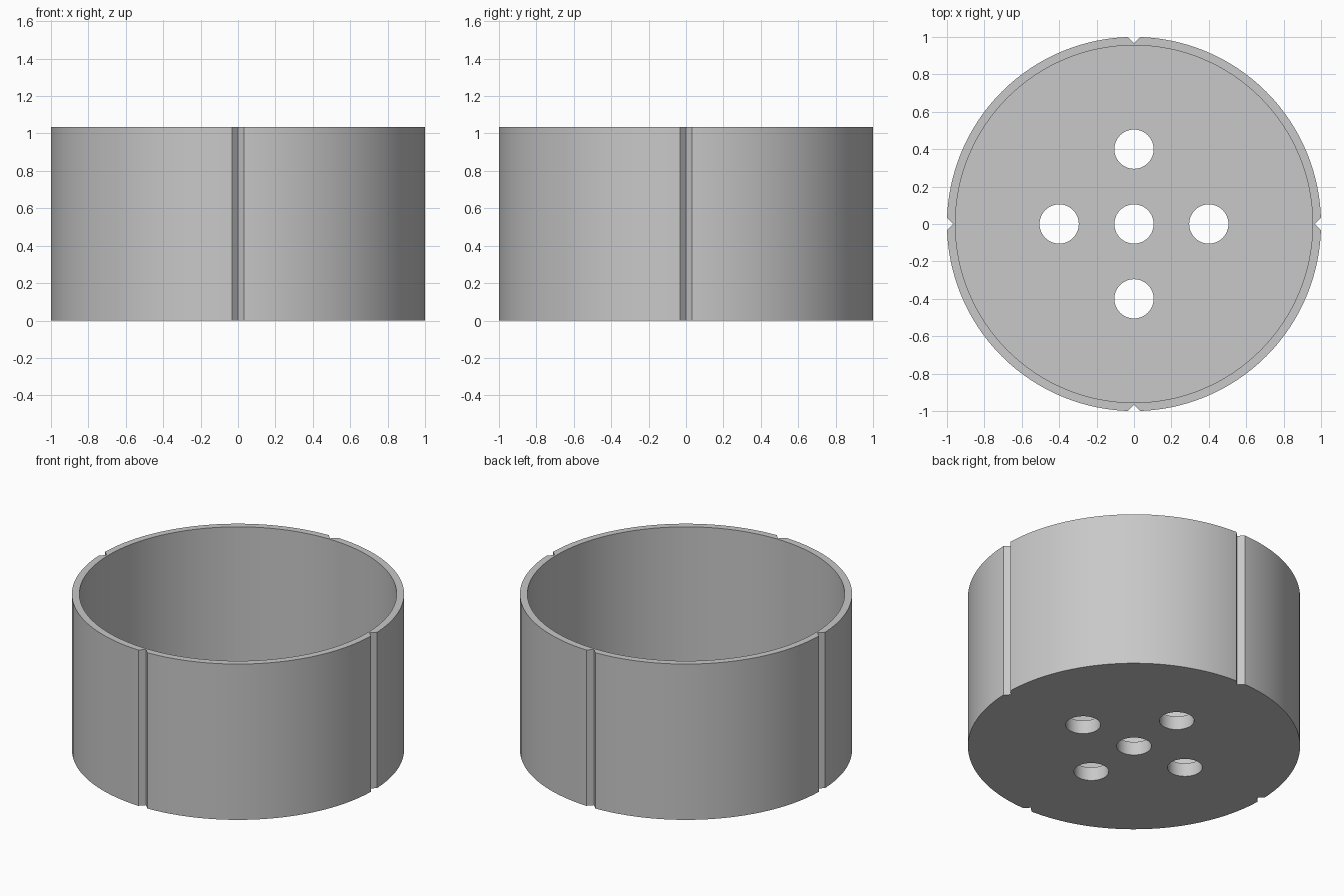
import bpy
from math import pi, sqrt

cube = bpy.data.objects.get("Cube")
if cube:
    bpy.data.objects.remove(cube, do_unlink=True)

HEIGHT = 1.035
FLOOR = 0.09
INNER_RADIUS = 0.955
HOLE_RADIUS = 0.105
HOLE_OFFSET = 0.4
NOTCH = 0.034
DIRECTIONS = [(1, 0), (0, 1), (-1, 0), (0, -1)]

grey = bpy.data.materials.new("plain grey")
grey.use_nodes = True
colour = (0.58, 0.58, 0.58, 1)
grey.diffuse_color = colour
grey.node_tree.nodes["Principled BSDF"].inputs["Base Color"].default_value = colour


def cylinder(name, radius, bottom, top, x=0, y=0, sides=128):
    bpy.ops.mesh.primitive_cylinder_add(
        vertices=sides, radius=radius, depth=top - bottom,
        location=(x, y, (bottom + top) / 2))
    obj = bpy.context.object
    obj.name = name
    obj.data.materials.append(grey)
    return obj


def cut(target, cutter):
    cutter.hide_render = True
    mod = target.modifiers.new(cutter.name, "BOOLEAN")
    mod.operation = "DIFFERENCE"
    mod.solver = "EXACT"
    mod.object = cutter
    bpy.context.view_layer.objects.active = target
    bpy.ops.object.modifier_apply(modifier=mod.name)
    bpy.data.objects.remove(cutter, do_unlink=True)


# Round cup with a hollow inside
cup = cylinder("cup", 1, 0, HEIGHT)
cut(cup, cylinder("hollow", INNER_RADIUS, FLOOR, HEIGHT + 1))

# Drain holes: one central and four around it
for dx, dy in [(0, 0)] + DIRECTIONS:
    cut(cup, cylinder("drain_hole", HOLE_RADIUS, -1, FLOOR + 0.1,
                      dx * HOLE_OFFSET, dy * HOLE_OFFSET, sides=48))

# V-shaped grooves down the wall, cut by a square bar standing on its corner
for dx, dy in DIRECTIONS:
    cut(cup, cylinder("groove", NOTCH, -1, HEIGHT + 1, dx, dy, sides=4))

# Smooth the curved walls, keep the rims and grooves sharp
bpy.ops.object.select_all(action="DESELECT")
cup.select_set(True)
bpy.context.view_layer.objects.active = cup
bpy.ops.object.shade_smooth_by_angle(angle=pi / 6)
